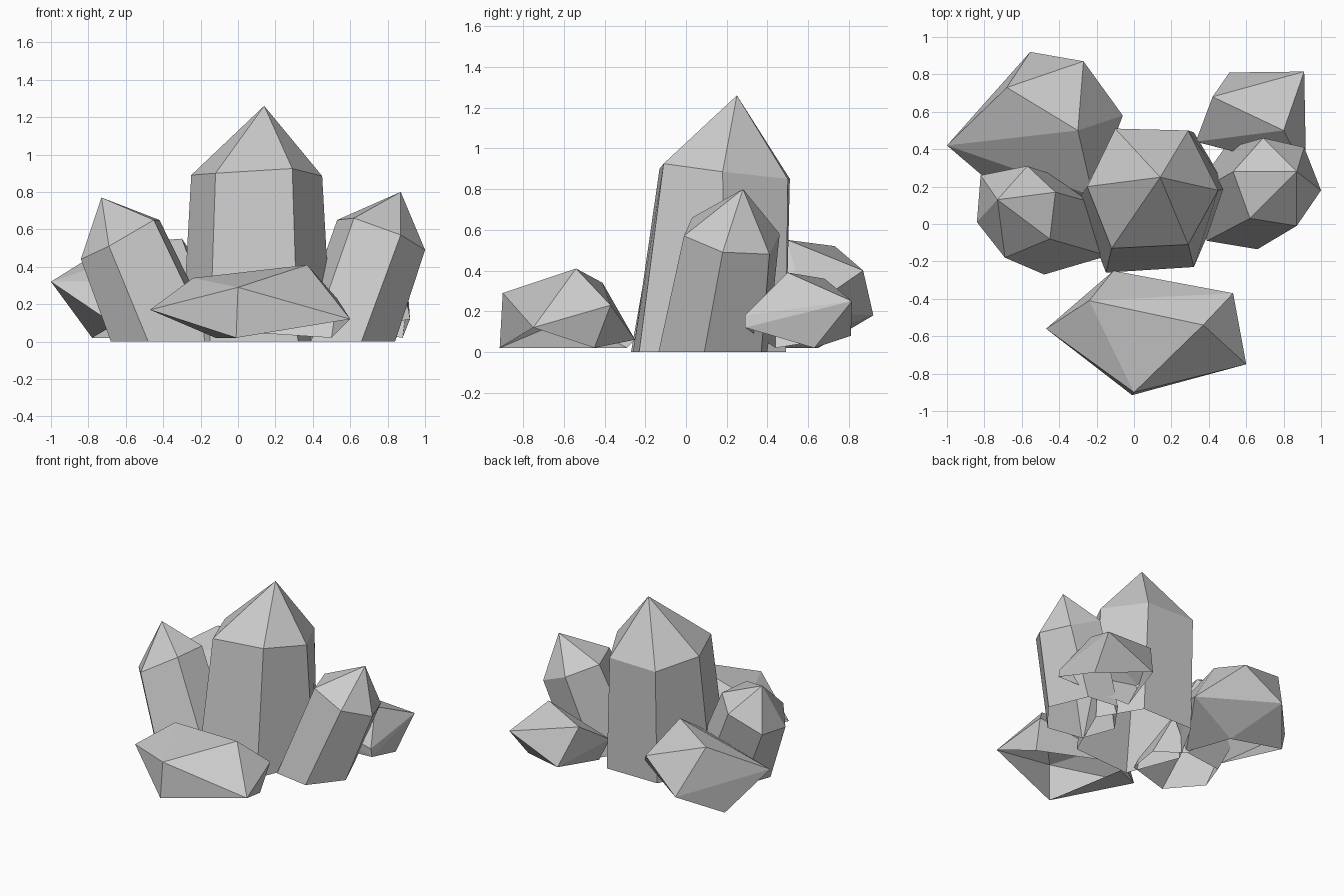
import bpy, bmesh

if "Cube" in bpy.data.objects:
    bpy.data.objects.remove(bpy.data.objects["Cube"])


def finish(bm, name):
    me = bpy.data.meshes.new(name)
    bm.to_mesh(me)
    bm.free()
    ob = bpy.data.objects.new(name, me)
    bpy.context.collection.objects.link(ob)
    return ob


def crystal(name, apex, ring, base):
    """Six-sided shaft, open underneath, closed by a six-sided point."""
    bm = bmesh.new()
    tip = bm.verts.new(apex)
    top = [bm.verts.new(p) for p in ring]
    low = [bm.verts.new((x, y, 0)) for x, y in base]
    n = len(top)
    for i in range(n):
        j = (i + 1) % n
        bm.faces.new((low[i], low[j], top[j], top[i]))
        bm.faces.new((top[i], top[j], tip))
    bmesh.ops.recalc_face_normals(bm, faces=bm.faces)
    return finish(bm, name)


def rock(name, corners):
    """Faceted boulder: convex hull of its corners, open underneath."""
    bm = bmesh.new()
    for p in corners:
        bm.verts.new(p)
    bmesh.ops.convex_hull(bm, input=bm.verts)
    bmesh.ops.recalc_face_normals(bm, faces=bm.faces)
    bm.normal_update()
    under = [f for f in bm.faces
             if f.normal.z < -.5 and all(v.co.z < .13 for v in f.verts)]
    bmesh.ops.delete(bm, geom=under, context='FACES')
    loose = [v for v in bm.verts if not v.link_faces]
    bmesh.ops.delete(bm, geom=loose, context='VERTS')
    return finish(bm, name)


# Upright and leaning crystals
crystal("main_crystal", (.14, .25, 1.26),
        [(-.25, .20, .89), (-.12, -.13, .90), (.29, -.11, .925),
         (.45, .18, .885), (.29, .50, .85), (-.10, .51, .85)],
        [(-.30, .13), (-.15, -.26), (.32, -.23), (.50, .19), (.32, .49), (-.10, .49)])

crystal("left_crystal", (-.73, .13, .77),
        [(-.84, .01, .44), (-.69, -.18, .51), (-.45, -.08, .65),
         (-.42, .17, .65), (-.57, .31, .58), (-.82, .26, .47)],
        [(-.68, -.04), (-.48, -.27), (-.14, -.17), (-.10, .08), (-.30, .22), (-.60, .18)])

crystal("right_crystal", (.87, .28, .80),
        [(.87, -.01, .57), (.62, .03, .66), (.53, .28, .65),
         (.69, .46, .58), (.91, .41, .48), (1.0, .18, .49)],
        [(.66, -.135), (.39, -.09), (.30, .15), (.48, .40), (.72, .37), (.84, .09)])

# Boulders around the base
rock("front_rock",
     [(-.47, -.56, .17), (-.24, -.41, .34), (.37, -.54, .41), (.60, -.75, .12),
      (0, -.90, .29), (-.01, -.915, .02), (.53, -.37, .23), (-.11, -.25, .06),
      (.50, -.45, .02), (-.12, -.29, .02)])

rock("back_left_rock",
     [(-1, .42, .32), (-.27, .87, .40), (-.555, .92, .18), (-.68, .73, .52),
      (-.30, .50, .55), (-.06, .58, .20), (-.22, .15, .33), (-.66, .13, .09),
      (-.78, .65, .02), (-.42, .53, .02), (-.60, .28, .02), (-.30, .20, .02)])

rock("back_right_rock",
     [(.91, .815, .25), (.51, .81, .08), (.42, .68, .36), (.80, .50, .39),
      (.91, .29, .18), (.92, .29, .12), (.33, .44, .20), (.60, .66, .03),
      (.88, .63, .02), (.42, .44, .02), (.82, .40, .03)])
